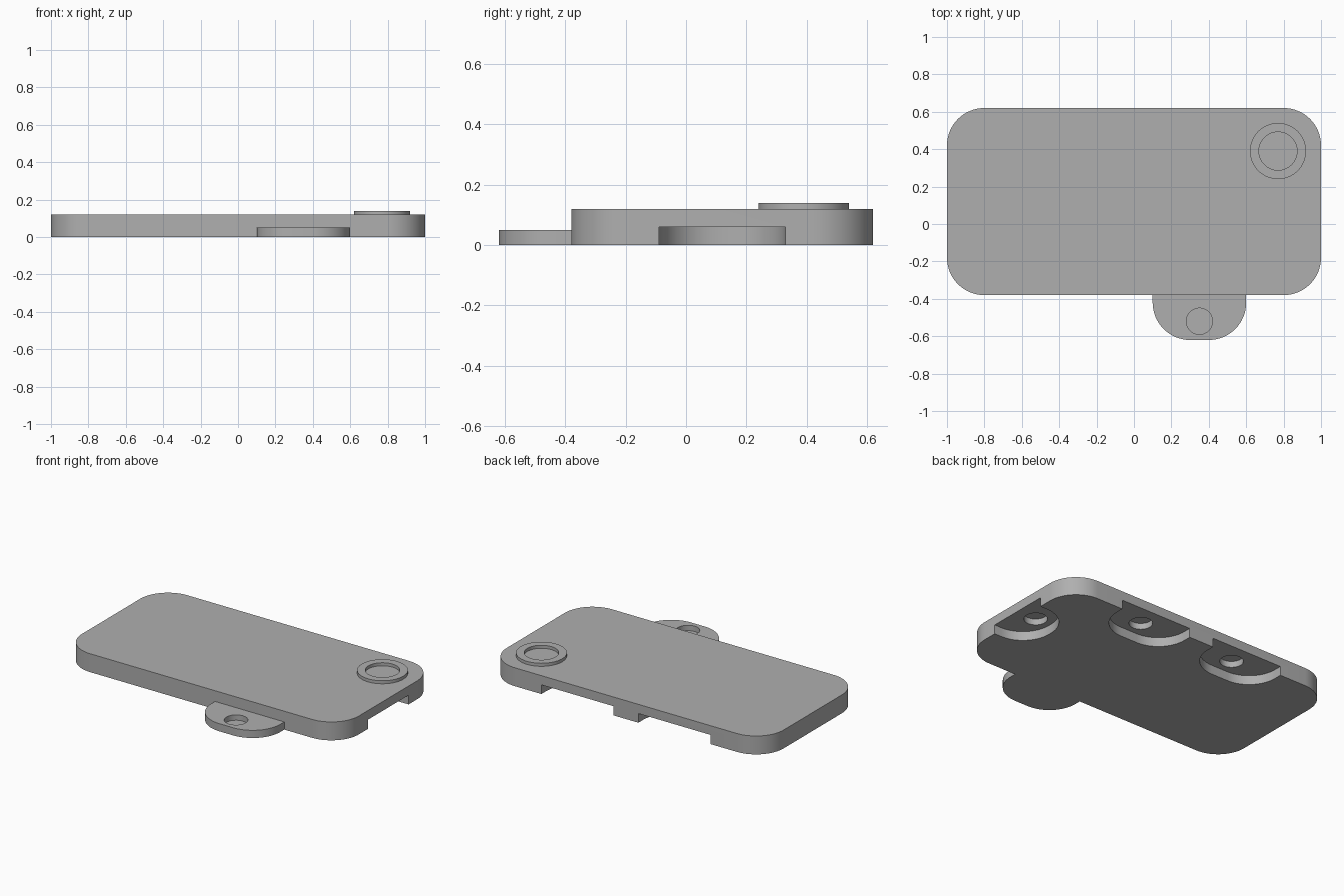
import bpy
import bmesh
from math import sin, cos, pi, radians

cube = bpy.data.objects.get("Cube")
if cube:
    bpy.data.objects.remove(cube, do_unlink=True)

grey = bpy.data.materials.new("plain grey")
grey.use_nodes = True
GREY = (0.43, 0.43, 0.43, 1)
grey.diffuse_color = GREY
grey.node_tree.nodes["Principled BSDF"].inputs["Base Color"].default_value = GREY


def prism(name, x, y, z, radii):
    """Upright block; radii round the corners -x-y, +x-y, +x+y, -x+y."""
    signs = [(0, 0), (1, 0), (1, 1), (0, 1)]
    bm = bmesh.new()
    verts = []
    for i, ((sx, sy), r) in enumerate(zip(signs, radii)):
        cx = x[sx] + (r if sx == 0 else -r)
        cy = y[sy] + (r if sy == 0 else -r)
        steps = 16 if r else 0
        for k in range(steps + 1):
            a = pi + i * pi / 2 + (k / steps * pi / 2 if steps else 0)
            verts.append(bm.verts.new((cx + r * cos(a), cy + r * sin(a), z[0])))
    bmesh.ops.remove_doubles(bm, verts=verts, dist=1e-5)
    face = bm.faces.new(sorted(bm.verts, key=lambda v: verts.index(v)))
    top = bmesh.ops.extrude_face_region(bm, geom=[face])["geom"]
    bmesh.ops.translate(bm, vec=(0, 0, z[1] - z[0]),
                        verts=[g for g in top if isinstance(g, bmesh.types.BMVert)])
    bmesh.ops.recalc_face_normals(bm, faces=bm.faces)
    mesh = bpy.data.meshes.new(name)
    bm.to_mesh(mesh)
    bm.free()
    mesh.materials.append(grey)
    obj = bpy.data.objects.new(name, mesh)
    bpy.context.collection.objects.link(obj)
    return obj


def disc(name, x, y, r, z):
    return prism(name, (x - r, x + r), (y - r, y + r), z, [r] * 4)


def cut(obj, cutters):
    """Cut each cutter out of the object, then discard the cutters."""
    for c in cutters:
        c.hide_render = True
        mod = obj.modifiers.new("cut", 'BOOLEAN')
        mod.operation = 'DIFFERENCE'
        mod.solver = 'EXACT'
        mod.object = c
    bpy.context.view_layer.update()
    graph = bpy.context.evaluated_depsgraph_get()
    mesh = bpy.data.meshes.new_from_object(obj.evaluated_get(graph))
    obj.modifiers.clear()
    obj.data = mesh
    for c in cutters:
        bpy.data.objects.remove(c, do_unlink=True)


R = 0.2          # corner radius
HOLE = 0.07      # magnet hole radius
NOTCH = 0.06     # notch height
DEPTH = 0.25     # notch reach into the plate
INSET = 0.14     # hole distance from the plate edge
FRONT, BACK, SIDE = -0.38, 0.62, 1.0

# Main plate, with underside notches at the back and the +x side
plate = prism("plate", (-SIDE, SIDE), (FRONT, BACK), (0, 0.12), [R] * 4)
notches, holes = [], []
for x in (-0.35, 0.35):
    notches.append(prism("back_notch", (x - 0.26, x + 0.26), (BACK - DEPTH, BACK + 0.1),
                         (-0.1, NOTCH), (R, R, 0, 0)))
    holes.append(disc("notch_hole", x, BACK - INSET, HOLE, (NOTCH - 0.03, NOTCH + 0.04)))
notches.append(prism("side_notch", (SIDE - DEPTH, SIDE + 0.1), (-0.09, 0.33),
                     (-0.1, NOTCH), (R, 0, 0, R)))
holes.append(disc("notch_hole", SIDE - INSET, 0.12, HOLE, (NOTCH - 0.03, NOTCH + 0.04)))
cut(plate, notches + holes)

# Front tab with a blind hole
tab = prism("front_tab", (0.1, 0.6), (-0.62, FRONT), (0, 0.05), (R, R, 0, 0))
cut(tab, [disc("tab_hole", 0.35, FRONT - INSET, HOLE, (0.015, 0.1))])

# Raised ring on the top corner
ring = disc("top_ring", 0.77, 0.39, 0.15, (0.12, 0.14))
cut(ring, [disc("ring_hole", 0.77, 0.39, 0.102, (0.1, 0.2))])

# Smooth the rounded walls, keep the edges crisp
bpy.ops.object.select_all(action='DESELECT')
for obj in (plate, tab, ring):
    obj.select_set(True)
bpy.context.view_layer.objects.active = plate
bpy.ops.object.shade_smooth_by_angle(angle=radians(30))
